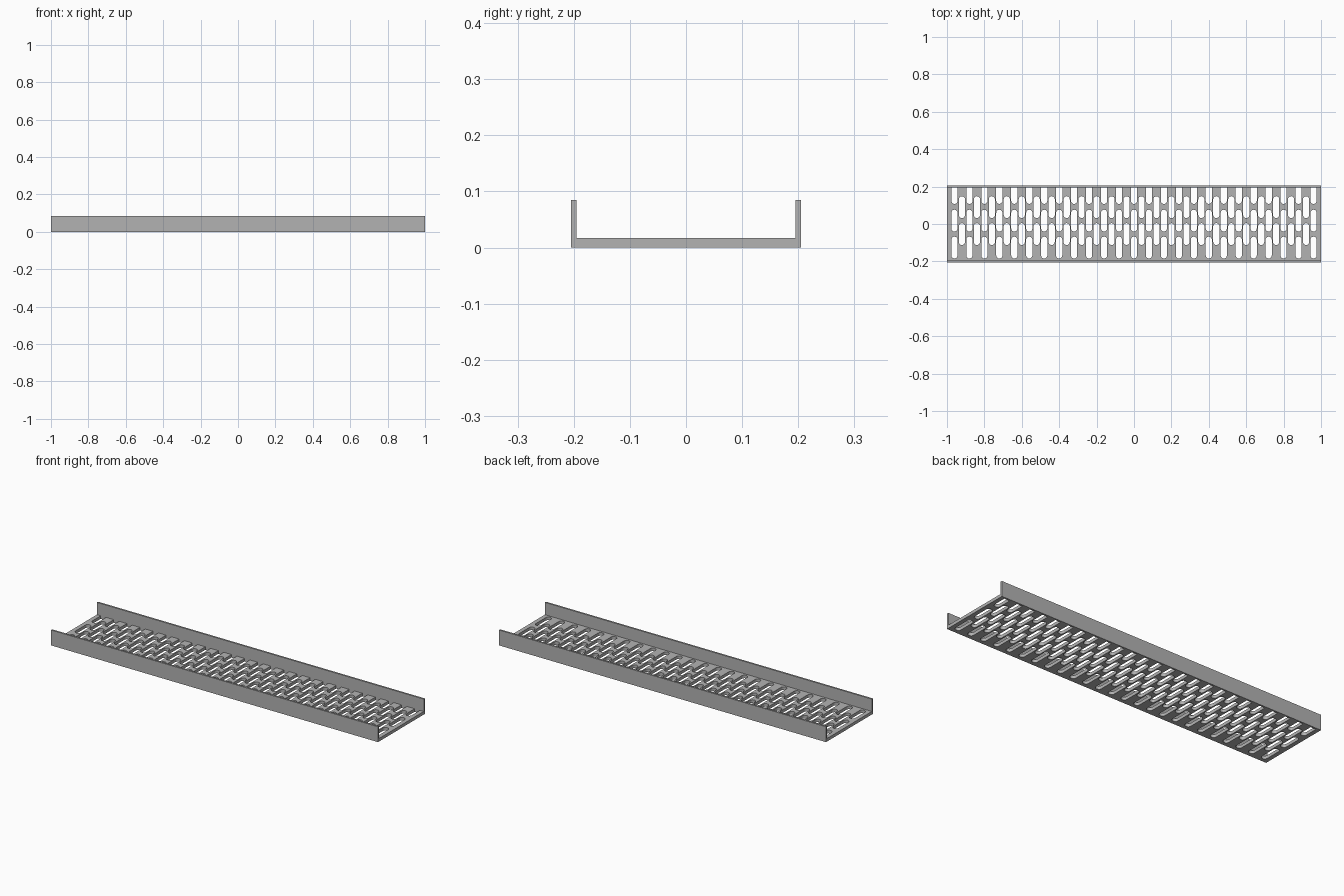
import bpy, math

if "Cube" in bpy.data.objects:
    bpy.data.objects.remove(bpy.data.objects["Cube"])

HALF_LEN, HALF_W, WALL, HEIGHT, BASE = 1.0, 0.205, 0.01, 0.085, 0.017
INNER = HALF_W - WALL
PITCH_X, R, HALF_SLOT = 0.08, 0.0165, 0.0585

steel = bpy.data.materials.new("grey steel")
steel.diffuse_color = (0.45, 0.45, 0.45, 1)
steel.use_nodes = True
steel.node_tree.nodes["Principled BSDF"].inputs["Base Color"].default_value = steel.diffuse_color


def arc(cx, cy, start, end, n=10):
    """Points along an arc of slot radius, angles in degrees."""
    return [(cx + R * math.cos(math.radians(start + (end - start) * i / n)),
             cy + R * math.sin(math.radians(start + (end - start) * i / n)))
            for i in range(n + 1)]


def slot(cx, cy):
    """Closed round-ended slot running along y."""
    d = HALF_SLOT - R
    return arc(cx, cy + d, 0, 180) + arc(cx, cy - d, 180, 360)


# Two staggered sets of slot columns
cols_a = [-0.96 + PITCH_X * i for i in range(25)]
cols_b = [-0.92 + PITCH_X * i for i in range(24)]
loops = [slot(x, y) for x in cols_a for y in (0.018, -0.126)]
loops += [slot(x, y) for x in cols_b for y in (0.09, -0.054)]

# Floor outline, with the back row of slots running open into the back wall
outline = [(HALF_LEN, INNER), (HALF_LEN, -INNER), (-HALF_LEN, -INNER), (-HALF_LEN, INNER)]
for x in cols_a:
    outline += [(x - R, INNER)] + arc(x, 0.124, 180, 360) + [(x + R, INNER)]
loops.insert(0, outline)

# Perforated floor: filled flat curve with holes, extruded to thickness
curve = bpy.data.curves.new("floor_profile", 'CURVE')
curve.dimensions = '2D'
curve.fill_mode = 'BOTH'
curve.extrude = BASE / 2
for pts in loops:
    s = curve.splines.new('POLY')
    s.points.add(len(pts) - 1)
    for p, (x, y) in zip(s.points, pts):
        p.co = (x, y, 0, 1)
    s.use_cyclic_u = True
floor = bpy.data.objects.new("perforated_floor", curve)
floor.location.z = BASE / 2
bpy.context.collection.objects.link(floor)
bpy.context.view_layer.objects.active = floor
floor.select_set(True)
bpy.ops.object.convert(target='MESH')
floor = bpy.context.object
floor.data.materials.clear()
floor.data.materials.append(steel)
bpy.ops.object.shade_smooth_by_angle(angle=math.radians(30))

# Side walls
for name, side in (("front_wall", -1), ("back_wall", 1)):
    bpy.ops.mesh.primitive_cube_add(size=1, location=(0, side * (HALF_W - WALL / 2), HEIGHT / 2))
    wall = bpy.context.object
    wall.name = name
    wall.scale = (2 * HALF_LEN, WALL, HEIGHT)
    bpy.ops.object.transform_apply(location=False, rotation=False, scale=True)
    wall.data.materials.append(steel)
